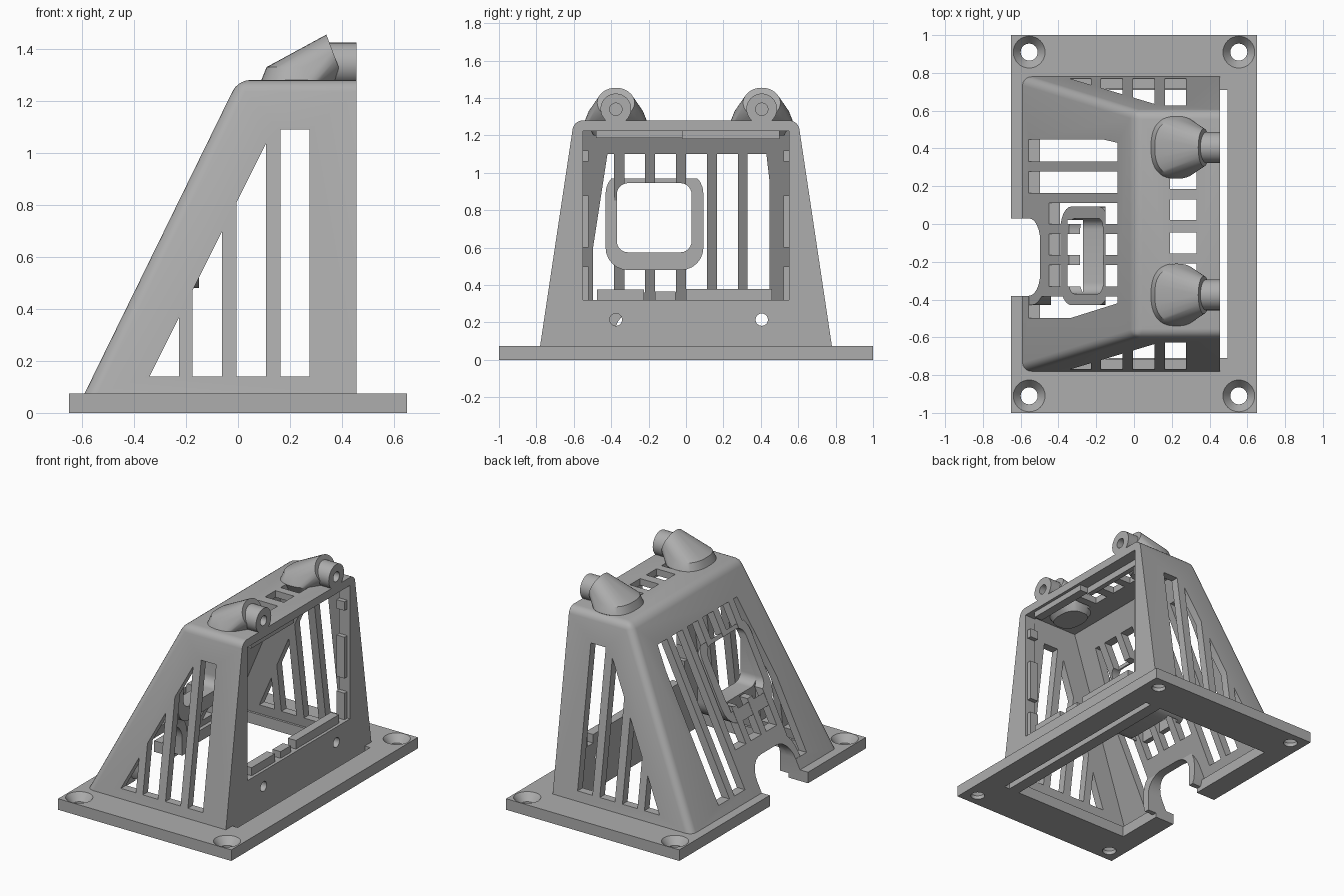
import bpy, bmesh, math
from mathutils import Vector

if "Cube" in bpy.data.objects:
    bpy.data.objects.remove(bpy.data.objects["Cube"], do_unlink=True)

grey = bpy.data.materials.new("plain grey")
grey.use_nodes = True
grey.diffuse_color = (0.42, 0.42, 0.42, 1)
grey.node_tree.nodes["Principled BSDF"].inputs["Base Color"].default_value = (0.42, 0.42, 0.42, 1)
parts = []


def to_object(name, bm):
    bmesh.ops.recalc_face_normals(bm, faces=bm.faces)
    mesh = bpy.data.meshes.new(name)
    bm.to_mesh(mesh)
    bm.free()
    ob = bpy.data.objects.new(name, mesh)
    bpy.context.collection.objects.link(ob)
    return ob


def loft_mesh(rings):
    bm = bmesh.new()
    loops = [[bm.verts.new(p) for p in ring] for ring in rings]
    n = len(loops[0])
    for a, b in zip(loops, loops[1:]):
        for i in range(n):
            j = (i + 1) % n
            bm.faces.new((a[i], a[j], b[j], b[i]))
    bm.faces.new(loops[0])
    bm.faces.new(loops[-1])
    return bm


def loft(name, rings):
    return to_object(name, loft_mesh(rings))


def prism(name, pts, axis, a, b):
    place = {"x": lambda t, u, v: (t, u, v),
             "y": lambda t, u, v: (u, t, v),
             "z": lambda t, u, v: (u, v, t)}[axis]
    return loft(name, [[place(t, u, v) for u, v in pts] for t in (a, b)])


def box(name, x0, x1, y0, y1, z0, z1):
    return prism(name, [(x0, y0), (x1, y0), (x1, y1), (x0, y1)], "z", z0, z1)


def circle(u, v, r, n=32):
    return [(u + r * math.cos(math.tau * i / n), v + r * math.sin(math.tau * i / n)) for i in range(n)]


def rounded(u0, u1, v0, v1, r, n=6):
    pts = []
    corners = [(u1 - r, v1 - r), (u0 + r, v1 - r), (u0 + r, v0 + r), (u1 - r, v0 + r)]
    for k, (u, v) in enumerate(corners):
        for i in range(n + 1):
            a = math.pi / 2 * (k + i / n)
            pts.append((u + r * math.cos(a), v + r * math.sin(a)))
    return pts


def cut(ob, *cutters):
    for c in cutters:
        mod = ob.modifiers.new("cut", "BOOLEAN")
        mod.operation, mod.solver, mod.object = "DIFFERENCE", "EXACT", c
        bpy.context.view_layer.update()
        result = bpy.data.meshes.new_from_object(ob.evaluated_get(bpy.context.evaluated_depsgraph_get()))
        ob.modifiers.clear()
        ob.data = result
        bpy.data.objects.remove(c, do_unlink=True)


def part(ob):
    parts.append(ob)
    return ob


def slant(z, shift=0.0):
    return -0.59 + shift + (z - 0.075) * 0.59 / 1.205


def half_width(z):
    return 0.78 - (z - 0.075) * 0.15


def body(z0, z1, shift, front, inset):
    rings = []
    for z in (z0, z1):
        w, b = half_width(z) - inset, slant(z, shift)
        rings.append([(b, -w, z), (front, -w, z), (front, w, z), (b, w, z)])
    return loft_mesh(rings)


# Base plate with countersunk corners, floor opening and cable notch
base = part(box("base_plate", -0.65, 0.65, -1, 1, 0, 0.075))
cut(base, box("floor_cut", -0.505, 0.495, -0.71, 0.71, -0.1, 0.2),
    box("notch_cut", -0.8, -0.4, -0.38, 0.03, -0.1, 0.2))
for x in (-0.555, 0.555):
    for y in (-0.91, 0.91):
        levels = [(-0.05, 0.045), (0.025, 0.045), (0.076, 0.085), (0.1, 0.085)]
        cut(base, loft("screw_cut", [[(u, v, z) for u, v in circle(x, y, r)] for z, r in levels]))

# Tapered hollow housing with softened rear and top edges
bm = body(0.075, 1.28, 0, 0.455, 0)
soft = [e for e in bm.edges
        if not all(v.co.x > 0.45 for v in e.verts) and not all(v.co.z < 0.1 for v in e.verts)]
bmesh.ops.bevel(bm, geom=soft, offset=0.045, segments=5, profile=0.5, affect="EDGES")
housing = part(to_object("housing", bm))
cut(housing, to_object("cavity_cut", body(-0.02, 1.235, 0.06, 0.375, 0.055)),
    box("front_cut", 0.3, 0.6, -0.55, 0.55, 0.32, 1.225))

# Side wall slots, topped by a line parallel to the rear slope
for x in (-0.34, -0.175, -0.005):
    low, high = (0.14 + 2.0 * (x + d + 0.34) for d in (0, 0.113))
    cut(housing, prism("side_cut", [(x, 0.14), (x + 0.113, 0.14), (x + 0.113, high), (x, low + 0.001)], "y", -1, 1))
cut(housing, box("side_cut", 0.163, 0.275, -1, 1, 0.14, 1.09))

# Rear wall slots
for i, low in enumerate((0.36, 0.36, 0.36, 0.14)):
    y = -0.33 + 0.165 * i
    cut(housing, box("rear_cut", -0.8, 0.2, y, y + 0.112, low, 1.1))
cut(housing, prism("rear_cut", [(0.33, 0.14), (0.447, 0.14), (0.447, 0.95), (0.43, 1.1), (0.33, 1.1)], "x", -0.8, 0.2),
    prism("rear_cut", [(-0.385, 0.14), (-0.385, 1.1), (-0.42, 1.1), (-0.497, 0.6), (-0.497, 0.14)], "x", -0.8, 0.2))

# Top slots
for y in (-0.32, -0.155, 0.02, 0.185):
    cut(housing, box("top_cut", 0.19, 0.33, y, y + 0.11, 1.1, 1.4))


# Rounded tunnels that line the rear window and the cable entry
def tunnel(name, outer, inner, end):
    shape = part(prism(name, outer, "x", -0.75, end))
    outside = [(slant(-0.2, 0.002), -0.2), (slant(1.4, 0.002), 1.4), (-1.5, 1.4), (-1.5, -0.2)]
    cut(shape, prism("slope_cut", outside, "y", -1, 1), prism("bore_cut", inner, "x", -0.9, 0.2))
    return shape


window = rounded(-0.37, 0.03, 0.575, 0.945, 0.06)
entry = rounded(-0.38, 0.03, -0.1, 0.265, 0.12)
cut(housing, prism("window_cut", window, "x", -0.9, 0.2), prism("entry_cut", entry, "x", -0.9, -0.2))
frame = tunnel("window_frame", rounded(-0.43, 0.093, 0.48, 1.01, 0.12), window, -0.15)
cut(frame, box("gap_cut", -0.353, -0.27, -0.36, 0.02, 0.4, 0.785))
hood = tunnel("cable_hood", rounded(-0.43, 0.083, -0.06, 0.325, 0.16), entry, -0.44)
cut(hood, box("hood_trim", -1, 0, -1, 1, -0.3, 0.03))

# Front sill down to the ground, with two screw holes through the wall
part(box("front_sill", 0.375, 0.455, -0.715, 0.715, 0, 0.08))
for y in (-0.375, 0.405):
    cut(housing, prism("wall_hole", circle(y, 0.215, 0.033), "x", 0.3, 0.6))

# Ledges, lips and clips around the front opening
clips = [("ledge", -0.475, -0.225, 0.31, 0.375), ("ledge", -0.165, -0.055, 0.31, 0.365),
         ("ledge", 0.0, 0.46, 0.31, 0.378), ("top_lip", -0.48, -0.02, 1.185, 1.24)]
for side in (-1, 1):
    for z0, z1 in ((0.32, 0.5), (0.6, 0.88), (1.06, 1.12)):
        a, b = sorted((side * 0.52, side * 0.555))
        clips.append(("side_clip", a, b, z0, z1))
for name, y0, y1, z0, z1 in clips:
    part(box(name, 0.375, 0.435, y0, y1, z0, z1))
part(box("rear_lip", 0.34, 0.375, -0.02, 0.5, 1.18, 1.24))


# Flared bosses with round collars on the top
def oval(cx, z, rx, ry, n=40):
    ring = []
    for i in range(n):
        c, s = math.cos(math.tau * i / n), math.sin(math.tau * i / n)
        ring.append((cx + rx * math.copysign(abs(c) ** 0.8, c), ry * math.copysign(abs(s) ** 0.8, s), z))
    return ring


for y in (-0.375, 0.405):
    bm = bmesh.new()
    points = oval(0.225, 1.28, 0.135, 0.165) + oval(0.225, 1.33, 0.115, 0.145) + oval(0.22, 1.2, 0.09, 0.12)
    points += [(0.37 - 0.03 * v, 0.1 * u, 1.375 + 0.08 * v) for u, v in circle(0, 0, 1)]
    for p in points:
        bm.verts.new(Vector(p) + Vector((0, y, 0)))
    hull = bmesh.ops.convex_hull(bm, input=bm.verts)
    bmesh.ops.delete(bm, geom=[v for v in hull["geom_interior"] if isinstance(v, bmesh.types.BMVert)], context="VERTS")
    boss = part(to_object("boss", bm))
    collar = part(prism("boss_collar", circle(y, 1.342, 0.082), "x", 0.3, 0.455))
    for ob in (boss, collar):
        cut(ob, prism("bolt_hole", circle(y, 1.34, 0.033), "x", 0.22, 0.6))

# One colour for all, smooth rounds with sharp edges kept
bpy.ops.object.select_all(action="DESELECT")
for ob in parts:
    ob.data.materials.clear()
    ob.data.materials.append(grey)
    ob.select_set(True)
bpy.context.view_layer.objects.active = housing
bpy.ops.object.shade_smooth_by_angle(angle=math.radians(30))
